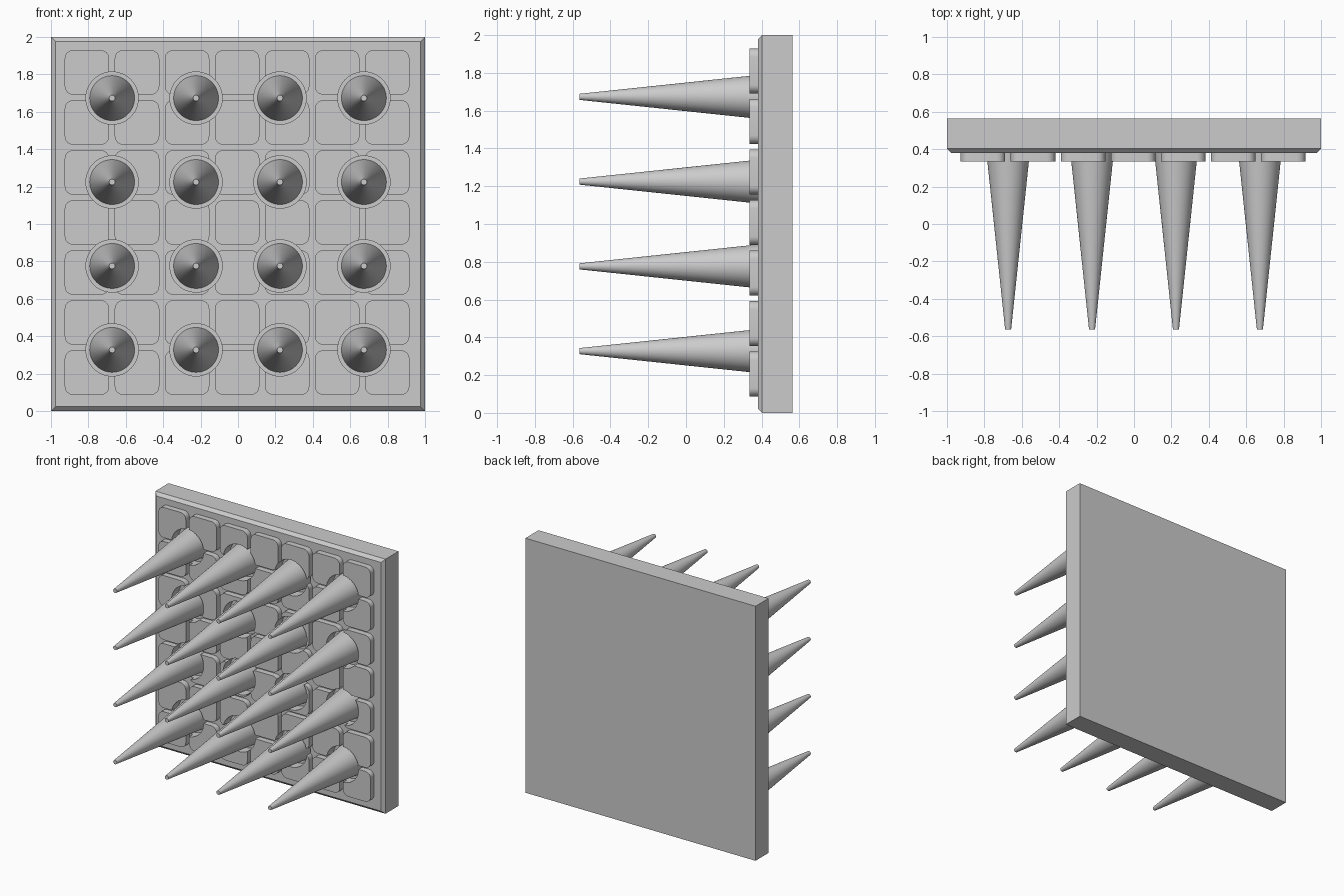
import bpy, bmesh, math
from mathutils import Matrix, Vector

if "Cube" in bpy.data.objects:
    bpy.data.objects.remove(bpy.data.objects["Cube"])

FRONT, BACK = 0.38, 0.565       # panel front and back
TILE_FRONT, FLOOR = 0.335, 0.42  # tile faces, socket floors
TIP = -0.565
SPOTS = [(-0.673 + 0.4487 * i, 0.327 + 0.4487 * j) for i in range(4) for j in range(4)]


def make(name, bm):
    bmesh.ops.recalc_face_normals(bm, faces=bm.faces)
    me = bpy.data.meshes.new(name)
    bm.to_mesh(me)
    bm.free()
    ob = bpy.data.objects.new(name, me)
    bpy.context.collection.objects.link(ob)
    return ob


def add_cone(bm, x, z, y0, r0, y1, r1, sides=48):
    """Round solid along y, radius r0 at y0 and r1 at y1."""
    mat = Matrix.Translation((x, (y0 + y1) / 2, z)) @ Matrix.Rotation(math.pi / 2, 4, 'X')
    bmesh.ops.create_cone(bm, cap_ends=True, segments=sides, radius1=r0, radius2=r1,
                          depth=y0 - y1, matrix=mat)


def add_tile(bm, x, z, half, rad, steps=6):
    """Rounded square plate standing on the panel."""
    pts = []
    for q in range(4):
        mid = math.radians(45 + 90 * q)
        cx = math.copysign(half - rad, math.cos(mid))
        cz = math.copysign(half - rad, math.sin(mid))
        for s in range(steps + 1):
            a = math.radians(90 * (q + s / steps))
            pts.append((x + cx + rad * math.cos(a), z + cz + rad * math.sin(a)))
    face = bm.faces.new([bm.verts.new((px, FRONT + 0.005, pz)) for px, pz in pts])
    ext = bmesh.ops.extrude_face_region(bm, geom=[face], use_keep_orig=True)
    verts = [v for v in ext['geom'] if isinstance(v, bmesh.types.BMVert)]
    bmesh.ops.translate(bm, verts=verts, vec=Vector((0, TILE_FRONT - FRONT - 0.005, 0)))


def smooth(ob):
    bpy.ops.object.select_all(action='DESELECT')
    ob.select_set(True)
    bpy.context.view_layer.objects.active = ob
    bpy.ops.object.shade_smooth_by_angle(angle=math.radians(30))


# Backing panel with chamfered front rim
bm = bmesh.new()
bmesh.ops.create_cube(bm, size=1, matrix=Matrix.Translation((0, (FRONT + BACK) / 2, 1))
                      @ Matrix.Diagonal((2, BACK - FRONT, 2, 1)))
rim = [e for e in bm.edges if all(v.co.y < FRONT + 0.01 for v in e.verts)]
bmesh.ops.bevel(bm, geom=rim, offset=0.023, segments=1, affect='EDGES')
panel = make("panel", bm)

# Seven by seven grid of rounded tiles
bm = bmesh.new()
for i in range(7):
    for j in range(7):
        add_tile(bm, -0.005 + 0.2675 * (i - 3), 1.008 + 0.2675 * (j - 3), 0.119, 0.045)
tiles = make("tiles", bm)

# Round sockets cut through the tiles into the panel
bm = bmesh.new()
for x, z in SPOTS:
    add_cone(bm, x, z, FLOOR, 0.14, 0.2, 0.14)
cutter = make("socket_cutter", bm)
cutter.hide_render = True
for ob in (panel, tiles):
    mod = ob.modifiers.new("sockets", 'BOOLEAN')
    mod.operation, mod.solver, mod.object = 'DIFFERENCE', 'EXACT', cutter
    bpy.context.view_layer.objects.active = ob
    bpy.ops.object.modifier_apply(modifier=mod.name)
    smooth(ob)
bpy.data.objects.remove(cutter)

# Spikes with small blunt tips
for n, (x, z) in enumerate(SPOTS):
    bm = bmesh.new()
    add_cone(bm, x, z, FLOOR, 0.12, TIP, 0.016)
    smooth(make(f"spike_{n + 1}", bm))
